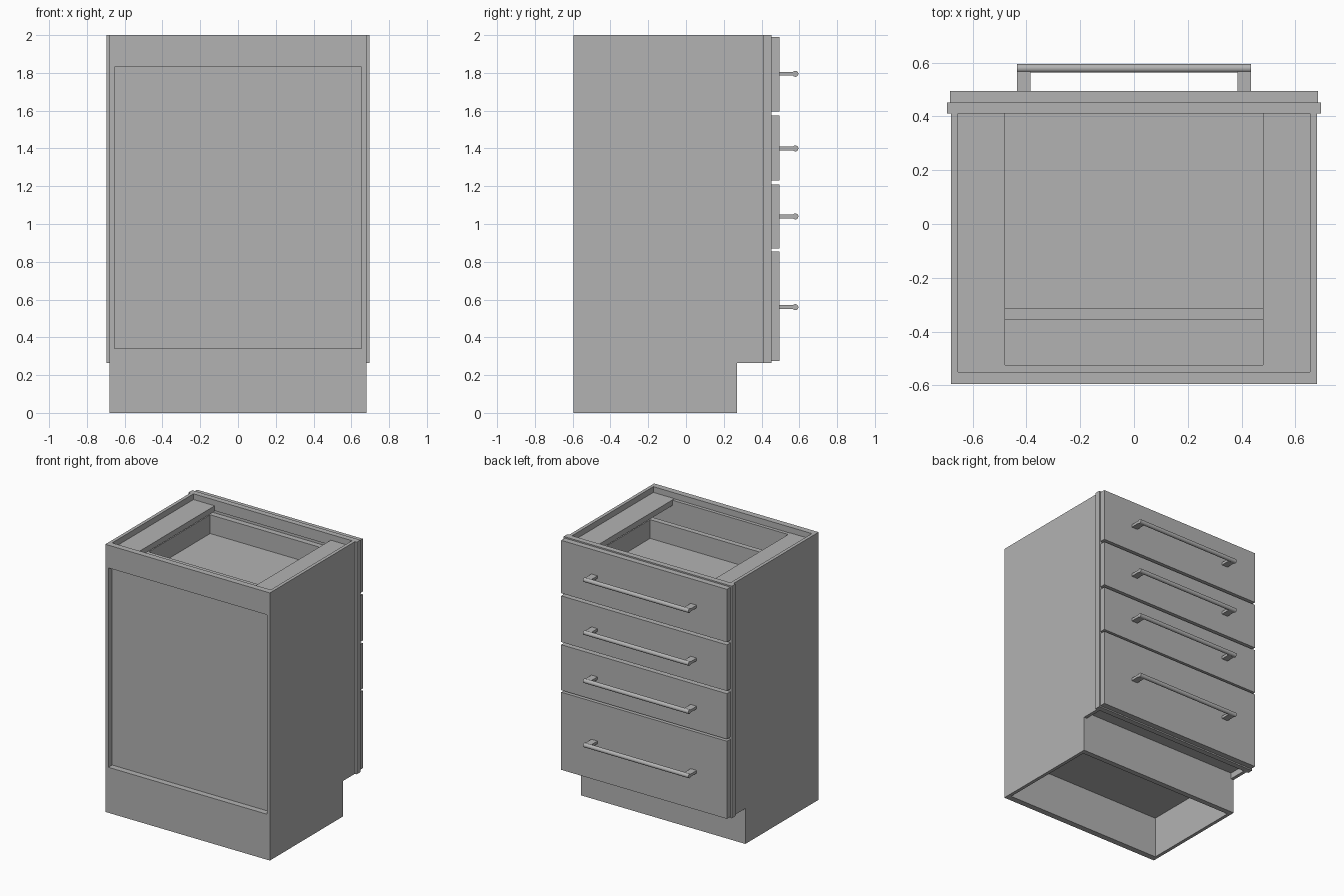
import bpy
import bmesh
from mathutils import Matrix, Vector

if "Cube" in bpy.data.objects:
    bpy.data.objects.remove(bpy.data.objects["Cube"], do_unlink=True)

GREY = (0.45, 0.45, 0.45, 1)
paint = bpy.data.materials.new("plain grey")
paint.use_nodes = True
paint.diffuse_color = GREY
paint.node_tree.nodes["Principled BSDF"].inputs["Base Color"].default_value = GREY


def finish(name, bm):
    bmesh.ops.recalc_face_normals(bm, faces=bm.faces)
    mesh = bpy.data.meshes.new(name)
    bm.to_mesh(mesh)
    bm.free()
    mesh.materials.append(paint)
    obj = bpy.data.objects.new(name, mesh)
    bpy.context.collection.objects.link(obj)
    return obj


def add_box(bm, x, y, z):
    """Box between (low, high) limits on each axis."""
    low, high = Vector((x[0], y[0], z[0])), Vector((x[1], y[1], z[1]))
    fit = Matrix.Translation((low + high) / 2) @ Matrix.Diagonal((*(high - low), 1))
    bmesh.ops.create_cube(bm, size=1, matrix=fit)


def boxes(name, *limits):
    bm = bmesh.new()
    for x, y, z in limits:
        add_box(bm, x, y, z)
    return finish(name, bm)


def mirrored(low, high):
    return (low, high), (-high, -low)


# Main levels shared by several parts
SIDE_IN, SIDE_OUT = 0.655, 0.68
BACK, RAIL_IN, PANEL_IN = -0.595, -0.55, -0.525
FRAME_Y, FRONT_Y, FRONT_END = 0.41, 0.452, 0.495
KICK_Y, KICK_Z = 0.27, 0.265
FLOOR = (0.31, 0.34)
inner = (-SIDE_IN, SIDE_IN)

# Side panels, notched for the toe kick
profile = [(BACK, 0), (KICK_Y, 0), (KICK_Y, KICK_Z), (FRAME_Y, KICK_Z),
           (FRAME_Y, 2), (BACK, 2)]
for name, x in zip(("left_side", "right_side"), mirrored(SIDE_IN, SIDE_OUT)):
    bm = bmesh.new()
    face = bm.faces.new([bm.verts.new((x[0], y, z)) for y, z in profile])
    grown = bmesh.ops.extrude_face_region(bm, geom=[face])
    bmesh.ops.translate(bm, vec=(x[1] - x[0], 0, 0),
                        verts=[v for v in grown["geom"] if isinstance(v, bmesh.types.BMVert)])
    finish(name, bm)

# Back rails with the recessed panel, cabinet floor and toe kick
boxes("lower_back_rail", (inner, (BACK, RAIL_IN), (0, 0.34)))
boxes("upper_back_rail", (inner, (BACK, RAIL_IN), (1.83, 2)))
boxes("back_panel", (inner, (RAIL_IN, PANEL_IN), (FLOOR[0], 1.955)))
boxes("cabinet_floor", (inner, (PANEL_IN, FRAME_Y), FLOOR))
boxes("toe_kick", (inner, (KICK_Y - 0.04, KICK_Y), (0, FLOOR[0])))

# Stretchers along the top of each side
for name, x in zip(("left_stretcher", "right_stretcher"), mirrored(0.48, SIDE_IN)):
    boxes(name, (x, (RAIL_IN, FRAME_Y), (1.915, 1.957)))

# Face frame: stiles and rails behind the drawer gaps
stiles = [(x, (FRAME_Y, FRONT_Y), (KICK_Z, 2)) for x in mirrored(0.61, 0.695)]
rails = [((-0.61, 0.61), (FRAME_Y, FRONT_Y), z)
         for z in ((KICK_Z, 0.34), (0.82, 0.9), (1.18, 1.26), (1.545, 1.625), (1.92, 2))]
boxes("face_frame", *stiles, *rails)

# Drawers: front, open box and bar handle
DRAWERS = {"bottom": (0.275, 0.855, 0.56), "lower": (0.87, 1.21, 1.04),
           "upper": (1.23, 1.575, 1.4), "top": (1.595, 1.99, 1.795)}
for level, (low, high, grip) in DRAWERS.items():
    boxes(level + "_drawer_front", ((-0.685, 0.685), (FRONT_Y, FRONT_END), (low, high)))

    base, rim = low + 0.105, high - 0.11
    width, depth = (-0.56, 0.56), (-0.355, FRONT_Y)
    walls = [(x, depth, (base, rim)) for x in mirrored(0.517, 0.56)]
    ends = [((-0.517, 0.517), y, (base, rim)) for y in ((-0.355, -0.315), (FRAME_Y, FRONT_Y))]
    bottom = ((-0.517, 0.517), (-0.315, FRAME_Y), (base, base + 0.04))
    boxes(level + "_drawer_box", *walls, *ends, bottom)

    bm = bmesh.new()
    for x in mirrored(0.385, 0.435):
        add_box(bm, x, (FRONT_END, 0.575), (grip - 0.01, grip + 0.01))
    turn = Matrix.Translation((0, 0.579, grip)) @ Matrix.Rotation(1.5708, 4, "Y")
    bmesh.ops.create_cone(bm, cap_ends=True, segments=16, radius1=0.016, radius2=0.016,
                          depth=0.87, matrix=turn)
    handle = finish(level + "_handle", bm)
    bpy.ops.object.select_all(action="DESELECT")
    handle.select_set(True)
    bpy.context.view_layer.objects.active = handle
    bpy.ops.object.shade_smooth_by_angle()
